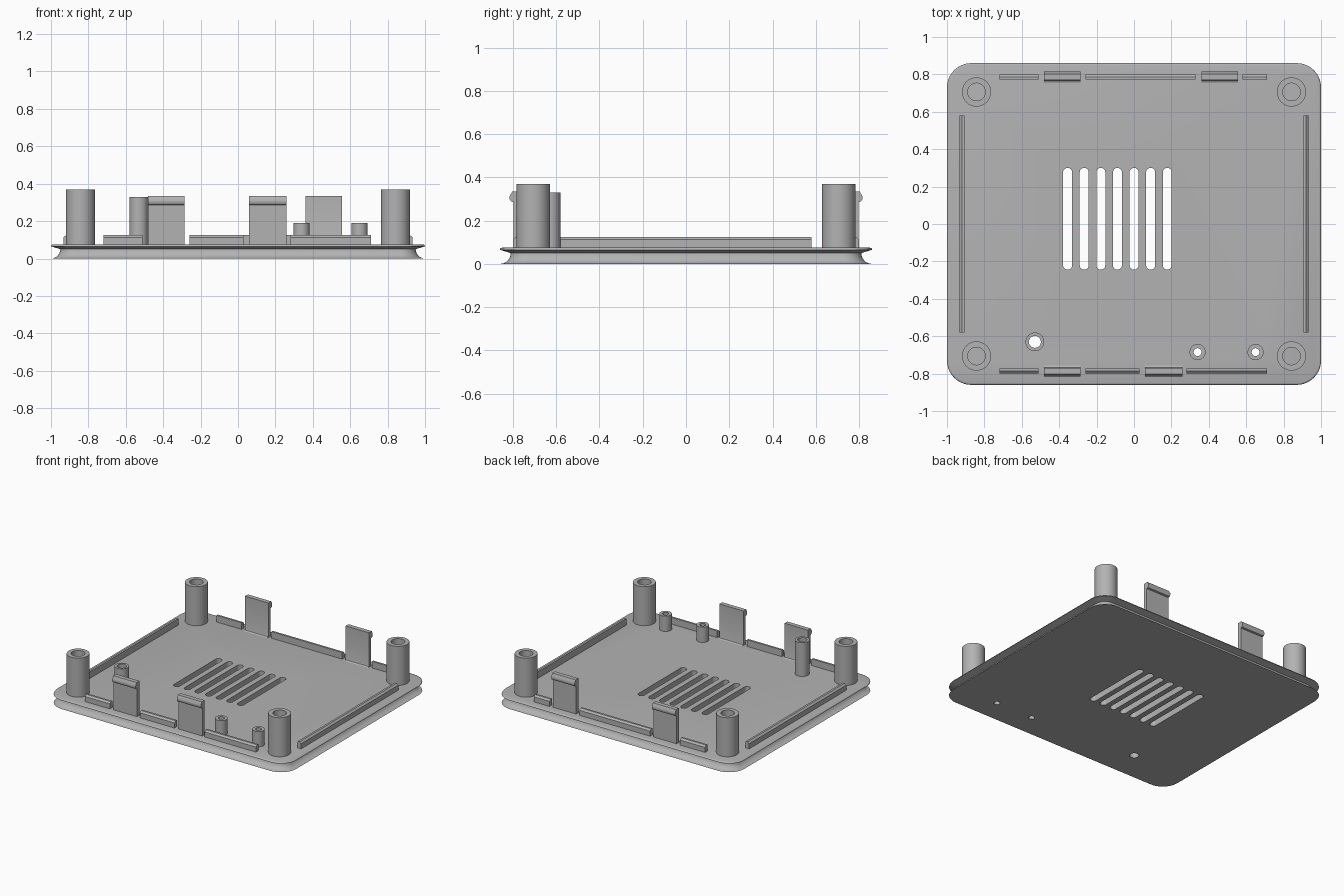
import bpy, bmesh, math
from mathutils import Vector

if "Cube" in bpy.data.objects:
    bpy.data.objects.remove(bpy.data.objects["Cube"])

grey = bpy.data.materials.new("plain grey")
grey.diffuse_color = (0.45, 0.45, 0.45, 1)
grey.use_nodes = True
grey.node_tree.nodes["Principled BSDF"].inputs["Base Color"].default_value = grey.diffuse_color


def make(name, bm, smooth=True):
    bmesh.ops.recalc_face_normals(bm, faces=bm.faces[:])
    me = bpy.data.meshes.new(name)
    bm.to_mesh(me)
    bm.free()
    me.materials.append(grey)
    ob = bpy.data.objects.new(name, me)
    bpy.context.collection.objects.link(ob)
    if smooth:
        shade(ob)
    return ob


def shade(ob):
    bpy.ops.object.select_all(action='DESELECT')
    ob.select_set(True)
    bpy.context.view_layer.objects.active = ob
    bpy.ops.object.shade_smooth_by_angle(angle=math.radians(35))


def loft(bm, rings):
    """Skin closed rings in order, capping both ends."""
    vs = [[bm.verts.new(p) for p in r] for r in rings]
    n = len(vs[0])
    for a, b in zip(vs, vs[1:]):
        for i in range(n):
            bm.faces.new((a[i], a[(i + 1) % n], b[(i + 1) % n], b[i]))
    bm.faces.new(vs[0][::-1])
    bm.faces.new(vs[-1])


def rounded(hx, hy, r, z, cx=0, cy=0, seg=10):
    """Rounded rectangle ring at height z."""
    pts = []
    for q, (sx, sy) in enumerate(((1, 1), (-1, 1), (-1, -1), (1, -1))):
        for i in range(seg + 1):
            a = (q + i / seg) * math.pi / 2
            pts.append((cx + sx * (hx - r) + r * math.cos(a),
                        cy + sy * (hy - r) + r * math.sin(a), z))
    return pts


def circle(x, y, r, z, n=32):
    return [(x + r * math.cos(2 * math.pi * i / n),
             y + r * math.sin(2 * math.pi * i / n), z) for i in range(n)]


TOP = 0.075
LED_TUBES = [(-0.53, -0.63, 0.05, 0.032, 0.33),
             (0.34, -0.685, 0.043, 0.021, 0.19),
             (0.65, -0.685, 0.043, 0.021, 0.19)]

# Base plate: large round along the bottom edge, tiny one along the top
R, r = 0.05, 0.01
insets = [(R * (1 - math.sin(a)), R * (1 - math.cos(a)))
          for a in (math.pi / 2 * i / 6 for i in range(7))]
insets += [(r * (1 - math.cos(a)), TOP - r + r * math.sin(a))
           for a in (math.pi / 2 * i / 3 for i in range(4))]
bm = bmesh.new()
loft(bm, [rounded(1 - d, 0.86 - d, 0.13 - d, z) for d, z in
          [(R - d, z) for d, z in insets[:7]] + insets[7:]])
plate = make("base_plate", bm, False)

# Cutter: vent slots and through holes
bm = bmesh.new()
for i in range(7):
    x = -0.355 + 0.0888 * i
    loft(bm, [rounded(0.024, 0.272, 0.0235, z, x, 0.028, 6) for z in (-0.1, 0.2)])
for x, y, _, hole, _ in LED_TUBES:
    loft(bm, [circle(x, y, hole, z) for z in (-0.1, 0.2)])
cutter = make("plate_cutter", bm, False)
cutter.hide_render = True
mod = plate.modifiers.new("holes", 'BOOLEAN')
mod.object = cutter
mod.operation = 'DIFFERENCE'
mod.solver = 'EXACT'
bpy.context.view_layer.objects.active = plate
bpy.ops.object.modifier_apply(modifier=mod.name)
bpy.data.objects.remove(cutter)
shade(plate)


def tube(name, x, y, outer, inner, top):
    """Open hollow tube standing on the plate."""
    bm = bmesh.new()
    z0 = TOP - 0.005
    rings = [[bm.verts.new(p) for p in circle(x, y, rad, z)] for rad, z in
             ((outer, z0), (outer, top), (inner, top), (inner, z0))]
    for a, b in zip(rings, rings[1:] + rings[:1]):
        for i in range(32):
            j = (i + 1) % 32
            bm.faces.new((a[i], a[j], b[j], b[i]))
    make(name, bm)


# Corner posts and light tubes
for sx in (-1, 1):
    for sy in (-1, 1):
        tube("corner_post", 0.842 * sx, 0.706 * sy, 0.078, 0.047, 0.37)
for t in LED_TUBES:
    tube("light_tube", *t)


def strip(name, profile, out, a, b):
    """Extrude an (outward, height) profile from a to b along one plate side."""
    out = Vector(out)
    along = Vector((abs(out.y), abs(out.x), 0))
    bm = bmesh.new()
    loft(bm, [[out * d + along * t + Vector((0, 0, z)) for d, z in profile]
              for t in (a, b)])
    make(name, bm)


def rail(outer):
    """Locating rail section with a chamfered outer top edge."""
    return [(outer - 0.028, 0.07), (outer, 0.07), (outer, 0.113),
            (outer - 0.013, 0.125), (outer - 0.028, 0.125)]


# Locating rails
for a, b in ((-0.72, -0.51), (-0.26, 0.03), (0.28, 0.71)):
    strip("front_rail", rail(0.8), (0, -1, 0), a, b)
for a, b in ((-0.72, -0.51), (-0.26, 0.33), (0.58, 0.71)):
    strip("back_rail", rail(0.8), (0, 1, 0), a, b)
for sx in (-1, 1):
    strip("side_rail", rail(0.933), (sx, 0, 0), -0.58, 0.58)

# Snap clips: hooked at the top, small fillet at the inner foot
clip = [(0.757, 0.07), (0.797, 0.07), (0.797, 0.285), (0.809, 0.289),
        (0.815, 0.299), (0.815, 0.313), (0.803, 0.335), (0.77, 0.335),
        (0.77, 0.09), (0.767, 0.081), (0.757, 0.075)]
for side, spans in ((-1, ((-0.48, -0.285), (0.06, 0.26))),
                    (1, ((-0.48, -0.285), (0.36, 0.555)))):
    for a, b in spans:
        strip("snap_clip", clip, (0, side, 0), a, b)
